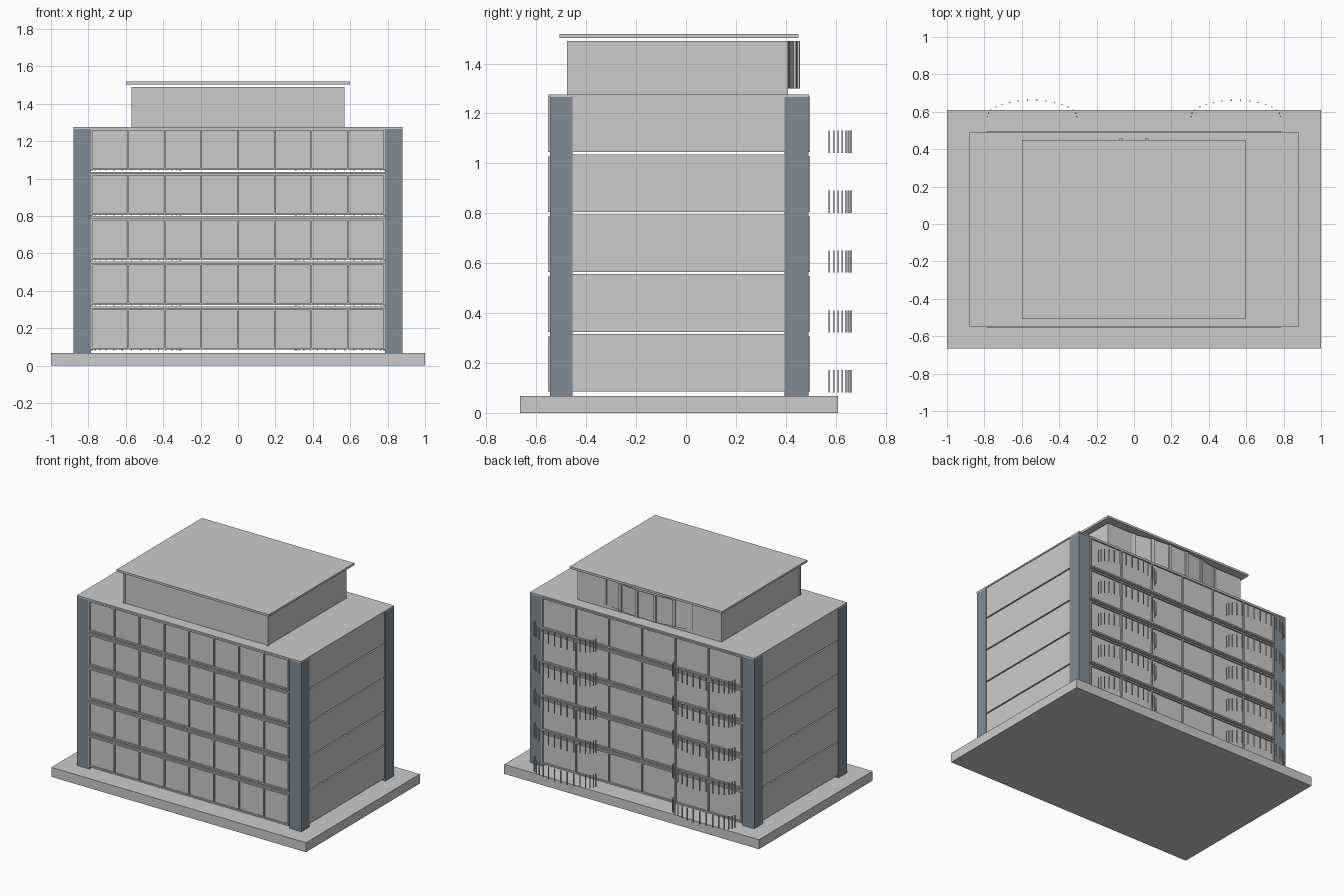
import bpy, bmesh, math
from mathutils import Matrix, Vector

if "Cube" in bpy.data.objects:
    bpy.data.objects.remove(bpy.data.objects["Cube"])

slate = bpy.data.materials.new("slate_grey")
slate.diffuse_color = (0.22, 0.26, 0.30, 1)
slate.use_nodes = True
slate.node_tree.nodes["Principled BSDF"].inputs["Base Color"].default_value = slate.diffuse_color


def add_box(bm, x0, x1, y0, y1, z0, z1):
    m = Matrix.Translation(((x0 + x1) / 2, (y0 + y1) / 2, (z0 + z1) / 2))
    m = m @ Matrix.Diagonal((x1 - x0, y1 - y0, z1 - z0, 1))
    bmesh.ops.create_cube(bm, size=1, matrix=m)


def boxes(name, items, mat=None):
    bm = bmesh.new()
    for it in items:
        add_box(bm, *it)
    me = bpy.data.meshes.new(name)
    bm.to_mesh(me)
    bm.free()
    ob = bpy.data.objects.new(name, me)
    bpy.context.collection.objects.link(ob)
    if mat:
        me.materials.append(mat)
    return ob


STOREYS = [0.085 + 0.24 * i for i in range(5)]
HALF = 0.785          # half width of the glazed facades

# Ground plinth
boxes("plinth", [(-1, 1, -0.665, 0.61, 0, 0.067)])

# Corner columns
for side, x0, x1 in (("left", -0.88, -HALF), ("right", HALF, 0.88)):
    for face, y0, y1 in (("front", -0.546, -0.455), ("back", 0.395, 0.49)):
        boxes(f"{face}_{side}_column", [(x0, x1, y0, y1, 0.067, 1.266)], slate)

# Storeys, with a narrow slot between each pair
for i, z in enumerate(STOREYS):
    top = z + (0.235 if z > 1 else 0.231)
    top = min(top, 1.266)
    boxes(f"storey_{i + 1}", [(-0.875, 0.875, -0.455, 0.395, z, top),
                              (-HALF, HALF, -0.542, 0.486, z, top)])


# Window frames: top and bottom rails plus mullions
def window_frame(name, y0, y1, z, panes):
    h, t = 0.222, 0.004
    parts = [(-HALF, HALF, y0, y1, z, z + 0.010),
             (-HALF, HALF, y0, y1, z + h - 0.010, z + h)]
    for k in range(panes + 1):
        x = -HALF + t + (2 * HALF - 2 * t) * k / panes
        parts.append((x - t, x + t, y0, y1, z + 0.010, z + h - 0.010))
    boxes(name, parts)


for i, z in enumerate(STOREYS):
    window_frame(f"front_window_frame_{i + 1}", -0.553, -0.541, z, 8)
    window_frame(f"back_window_frame_{i + 1}", 0.485, 0.497, z, 6)

# Curved balcony balusters at the back, two per storey
for i, z in enumerate(STOREYS):
    for side, cx in (("left", -0.545), ("right", 0.545)):
        posts = []
        for k in range(16):
            a = math.pi * k / 15
            x, y = cx + 0.239 * math.cos(a), 0.574 + 0.088 * math.sin(a)
            posts.append((x - 0.003, x + 0.003, y - 0.003, y + 0.003, z - 0.003, z + 0.086))
        boxes(f"{side}_balcony_balusters_{i + 1}", posts)

# Main roof slab
boxes("main_roof", [(-0.88, 0.88, -0.551, 0.492, 1.266, 1.276)])

# Penthouse with slim corner trims and a floating roof plate
boxes("penthouse", [(-0.565, 0.565, -0.47, 0.408, 1.276, 1.49)])
boxes("penthouse_corner_trims",
      [(sx * 0.5625 - 0.0075, sx * 0.5625 + 0.0075, -0.477, -0.462, 1.276, 1.49)
       for sx in (-1, 1)])
boxes("penthouse_roof", [(-0.598, 0.598, -0.507, 0.45, 1.503, 1.518)])

# Bowed glazing on the penthouse back
R = (0.345 ** 2 + 0.045 ** 2) / (2 * 0.045)
ANG = math.asin(0.345 / R)


def bow(a, r):
    return Vector((r * math.sin(a), 0.45 - R + r * math.cos(a), 0))


def bow_segment(bm, a0, a1, r0, r1, z0, z1):
    ring = [bow(a0, r0), bow(a1, r0), bow(a1, r1), bow(a0, r1)]
    lo = [bm.verts.new(p + Vector((0, 0, z0))) for p in ring]
    hi = [bm.verts.new(p + Vector((0, 0, z1))) for p in ring]
    bm.faces.new(lo[::-1])
    bm.faces.new(hi)
    for j in range(4):
        k = (j + 1) % 4
        bm.faces.new((lo[j], lo[k], hi[k], hi[j]))


bm = bmesh.new()
for k in range(5):
    a0, a1 = (-ANG + 2 * ANG * j / 5 for j in (k, k + 1))
    bow_segment(bm, a0, a1, R - 0.006, R, 1.30, 1.49)
for k in range(6):
    a = -ANG + 2 * ANG * k / 5
    bow_segment(bm, a - 0.008, a + 0.008, R - 0.008, R + 0.008, 1.30, 1.49)
bmesh.ops.recalc_face_normals(bm, faces=bm.faces[:])
me = bpy.data.meshes.new("bow_window")
bm.to_mesh(me)
bm.free()
bpy.context.collection.objects.link(bpy.data.objects.new("penthouse_bow_window", me))
